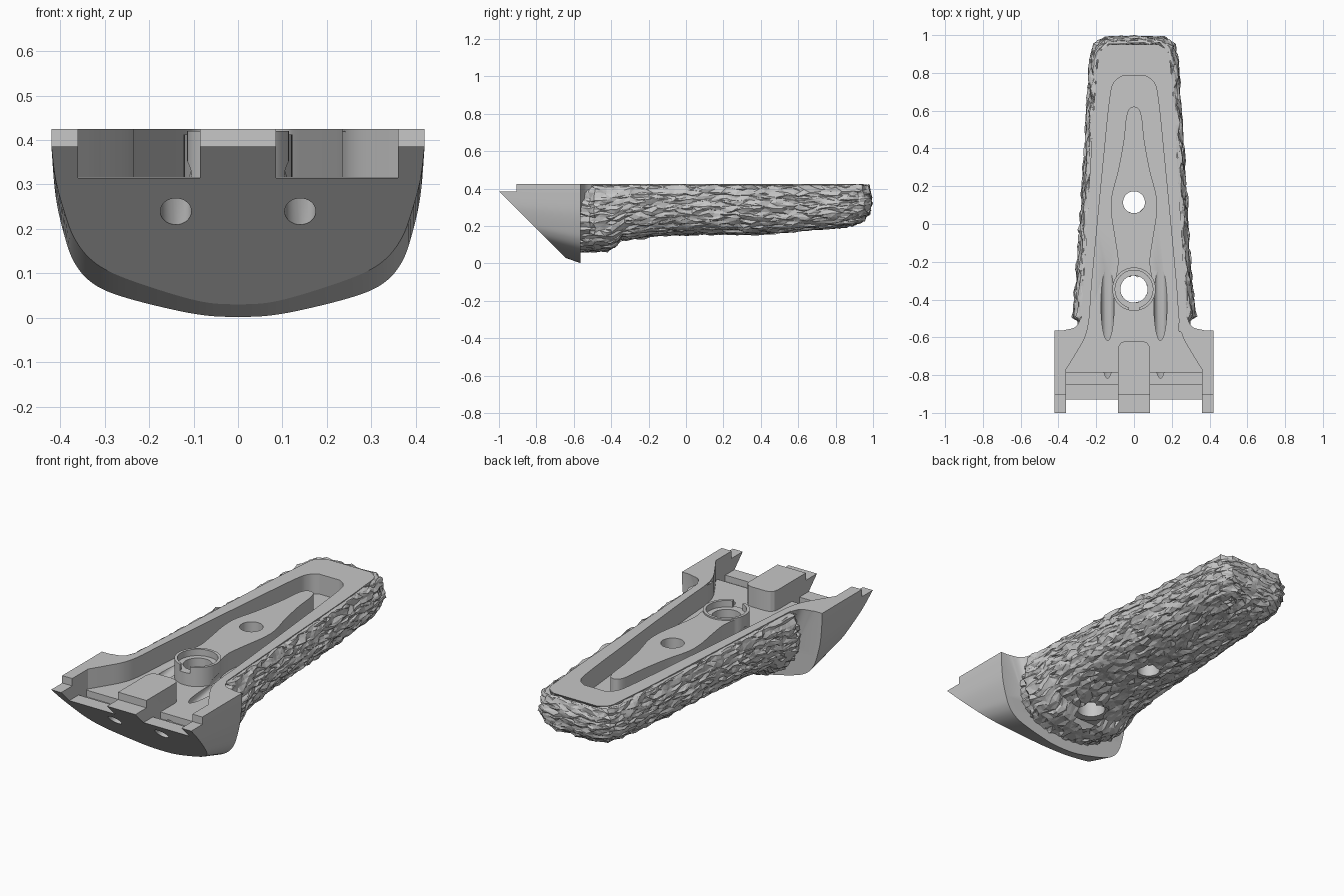
import bpy, bmesh, math
from mathutils import Vector, noise

cube = bpy.data.objects.get("Cube")
if cube:
    bpy.data.objects.remove(cube, do_unlink=True)

grey = bpy.data.materials.new("plain grey")
grey.use_nodes = True
grey.diffuse_color = (0.57, 0.57, 0.57, 1)
grey.node_tree.nodes["Principled BSDF"].inputs["Base Color"].default_value = (0.57, 0.57, 0.57, 1)


def make(name, bm):
    bmesh.ops.recalc_face_normals(bm, faces=bm.faces)
    mesh = bpy.data.meshes.new(name)
    bm.to_mesh(mesh)
    bm.free()
    mesh.materials.append(grey)
    ob = bpy.data.objects.new(name, mesh)
    bpy.context.collection.objects.link(ob)
    return ob


def loft(name, a, b):
    """Solid between two matching loops of points."""
    bm = bmesh.new()
    va, vb = [bm.verts.new(p) for p in a], [bm.verts.new(p) for p in b]
    bm.faces.new(va)
    bm.faces.new(vb)
    for i in range(len(va)):
        j = (i + 1) % len(va)
        bm.faces.new((va[i], va[j], vb[j], vb[i]))
    return make(name, bm)


def mirrored(half):
    return half + [(-x, y) for x, y in reversed(half) if x > 0]


def plan(name, half, z0, z1, taper=1.0):
    """Upright prism; the foot can be narrower and shorter than the top."""
    pts = mirrored(half)
    foot = [(x * taper, (y + 0.6) * (1 + taper) / 2 - 0.6, z0) for x, y in pts]
    return loft(name, foot, [(x, y, z1) for x, y in pts])


def side(name, profile, x0, x1):
    return loft(name, [(x0, y, z) for y, z in profile], [(x1, y, z) for y, z in profile])


def circle(x, y, r, n=40):
    return [(x + r * math.cos(t * math.tau / n), y + r * math.sin(t * math.tau / n)) for t in range(n)]


def cylinder(name, x, y, r, z0, z1):
    ring = circle(x, y, r)
    return loft(name, [(*p, z0) for p in ring], [(*p, z1) for p in ring])


def spline(pts, n=6):
    """Smooth a point list with Catmull-Rom segments."""
    v = [Vector(p) for p in pts]
    v = [v[0]] + v + [v[-1]]
    out = []
    for a, b, c, d in zip(v, v[1:], v[2:], v[3:]):
        for i in range(n):
            t = i / n
            out.append(tuple(0.5 * (2 * b + (c - a) * t + (2 * a - 5 * b + 4 * c - d) * t * t
                                    + (3 * b - a - 3 * c + d) * t ** 3)))
    return out + [tuple(v[-1])]


def combine(target, other, operation):
    bpy.context.view_layer.objects.active = target
    mod = target.modifiers.new("cut", 'BOOLEAN')
    mod.operation, mod.object, mod.solver = operation, other, 'EXACT'
    bpy.ops.object.modifier_apply(modifier=mod.name)
    bpy.data.objects.remove(other, do_unlink=True)


# Head: rounded section, drafted forward and sliced by the sloping front
bowl = spline(mirrored([(0.42, 0.385), (0.41, 0.27), (0.388, 0.175), (0.367, 0.122), (0.333, 0.082),
                        (0.28, 0.054), (0.18, 0.026), (0.08, 0.006), (0, 0.002)]))
section = [(0.42, 0.425)] + bowl + [(-0.42, 0.425)]
front = [(x, z if z > 0.385 else 0.385 - (0.385 - z) * 0.6) for x, z in section]
body = loft("grip_body", [(x, -0.565, z) for x, z in section], [(x, -1.0, z) for x, z in front])
bm = bmesh.new()
bm.from_mesh(body.data)
bmesh.ops.bisect_plane(bm, geom=bm.verts[:] + bm.edges[:] + bm.faces[:], plane_co=(0, -1, 0.385),
                       plane_no=(0, -1, -1), clear_outer=True)
bmesh.ops.holes_fill(bm, edges=[e for e in bm.edges if e.is_boundary])
bmesh.ops.recalc_face_normals(bm, faces=bm.faces)
bm.to_mesh(body.data)
bm.free()

# Handle core with filleted shoulders
core = plan("core", [(0.38, -0.6), (0.38, -0.565)] + spline([(0.36, -0.56), (0.31, -0.545), (0.285, -0.5),
            (0.272, -0.4), (0.22, 0.5), (0.195, 0.82), (0.18, 0.91), (0.13, 0.95)]), 0.22, 0.425, 0.76)
combine(body, core, 'UNION')

# Pocket, front recess with a sunken channel, and lip
lip = side("lip", [(-1.1, 0.385), (-0.905, 0.385), (-0.905, 0.6), (-1.1, 0.6)], -0.5, 0.5)
combine(body, lip, 'DIFFERENCE')
pocket = plan("pocket", [(0.36, -0.79)] + spline([(0.36, -0.77), (0.31, -0.69), (0.26, -0.6), (0.237, -0.5),
              (0.222, -0.3), (0.165, 0.3), (0.128, 0.66), (0.105, 0.75), (0.06, 0.785)]), 0.317, 0.6)
combine(body, pocket, 'DIFFERENCE')
recess = side("recess", [(-1.1, 0.315), (-0.85, 0.315), (-0.85, 0.281), (-0.785, 0.281), (-0.785, 0.6),
                         (-1.1, 0.6)], -0.36, 0.36)
combine(body, recess, 'DIFFERENCE')

# Raised plateau, cupped boss, hole liner and centre tab
plateau = plan("plateau", spline([(0.1, -0.3), (0.085, -0.2), (0.1, -0.08), (0.12, 0.05), (0.118, 0.15),
               (0.085, 0.28), (0.055, 0.44), (0.042, 0.56), (0.025, 0.61), (0, 0.622)]), 0.25, 0.412)
combine(body, plateau, 'UNION')
combine(body, cylinder("boss", 0, -0.345, 0.115, 0.14, 0.42), 'UNION')
combine(body, cylinder("cup", 0, -0.345, 0.1, 0.385, 0.6), 'DIFFERENCE')
notch = side("notch", [(-0.5, 0.385), (-0.38, 0.385), (-0.38, 0.6), (-0.5, 0.6)], -0.03, 0.03)
combine(body, notch, 'DIFFERENCE')
combine(body, cylinder("liner", 0, 0.115, 0.08, 0.17, 0.3), 'UNION')
tab = side("tab", [(-1, 0.385), (-0.905, 0.385), (-0.905, 0.425), (-0.5, 0.425), (-0.5, 0.26),
                   (-0.875, 0.26)], -0.2, 0.2)
tab_plan = plan("tab_plan", [(0.085, -1.1), (0.085, -0.665), (0.08, -0.642), (0.067, -0.627), (0.045, -0.62)],
                0.1, 0.6)
combine(tab, tab_plan, 'INTERSECT')
combine(body, tab, 'UNION')

# Through holes, and screw bores that climb from the front and break out of the floor as grooves
holes = [(0, -0.345, 0.072), (0, 0.115, 0.058)]
for x, y, r in holes:
    combine(body, cylinder("hole", x, y, r, 0, 0.6), 'DIFFERENCE')
for x in (-0.14, 0.14):
    bore = loft("bore", [(px, -1.1, pz) for px, pz in circle(x, 0.195, 0.035, 32)],
                [(px, -0.2, pz) for px, pz in circle(x, 0.357, 0.035, 32)])
    combine(body, bore, 'DIFFERENCE')

bpy.ops.object.select_all(action='DESELECT')
body.select_set(True)
bpy.context.view_layer.objects.active = body
bpy.ops.object.shade_smooth_by_angle(angle=math.radians(22))


# Rough bark-like skin wrapped around the sides, end and underside
def lerp_table(table, t):
    for (a, *va), (b, *vb) in zip(table, table[1:]):
        if t <= b:
            f = max(0, (t - a) / (b - a))
            return [p + (q - p) * f for p, q in zip(va, vb)]
    return list(table[-1][1:])


half = [(0.29, -0.57), (0.295, -0.515), (0.325, -0.49), (0.305, -0.3), (0.243, 0.7), (0.235, 0.87),
        (0.21, 0.955), (0.16, 0.99), (0, 0.993)]
outline = [Vector(p) for p in mirrored(half)]
path = []
for a, b in zip(outline, outline[1:]):
    n = max(1, round((b - a).length / 0.03))
    path += [a.lerp(b, i / n) for i in range(n)]
path.append(outline[-1])

# Rows are (step, inward scale, height)
profile = [(0, 0.85, 0.42), (0.12, 0.93, 0.415), (0.2, 0.98, 0.37), (0.4, 1.0, 0.3), (0.53, 0.94, 0.24),
           (0.68, 0.76, 0.19), (0.83, 0.45, 0.165), (1, 0.0, 0.155)]
depth = [(-0.6, 0.36), (-0.375, 0.355), (-0.34, 0.305), (-0.1, 0.272), (0.6, 0.262), (1, 0.23)]
LEVELS = 40
bm = bmesh.new()
rows = []
for i in range(LEVELS + 1):
    k, z = lerp_table(profile, i / LEVELS)
    row = []
    for p in path:
        y = p.y - (1 - k) * 0.25 * max(0, (p.y + 0.5) / 1.5)
        zz = 0.42 - (0.42 - z) * lerp_table(depth, p.y)[0] / 0.265
        co = Vector((p.x * k, y, zz))
        rough = noise.noise_vector((co.x * 57, co.y * 17, co.z * 61))
        amount = Vector((0.018, 0.014, 0.016 if i > 3 else 0.004))
        row.append(bm.verts.new(co + rough * amount))
    rows.append(row)
for i, (a, b) in enumerate(zip(rows, rows[1:])):
    for j in range(len(path) - 1):
        quad = (a[j], a[j + 1], b[j + 1], b[j])
        flip = (i + j) % 2
        bm.faces.new((quad[flip], quad[flip + 1], quad[flip + 2]))
        bm.faces.new((quad[flip], quad[flip + 2], quad[(flip + 3) % 4]))
# Ragged openings below the through holes
gone = [f for f in bm.faces if any((f.calc_center_median().xy - Vector((x, y))).length < r * 1.1
                                   for x, y, r in holes)]
bmesh.ops.delete(bm, geom=gone, context='FACES')
make("rough_skin", bm)
